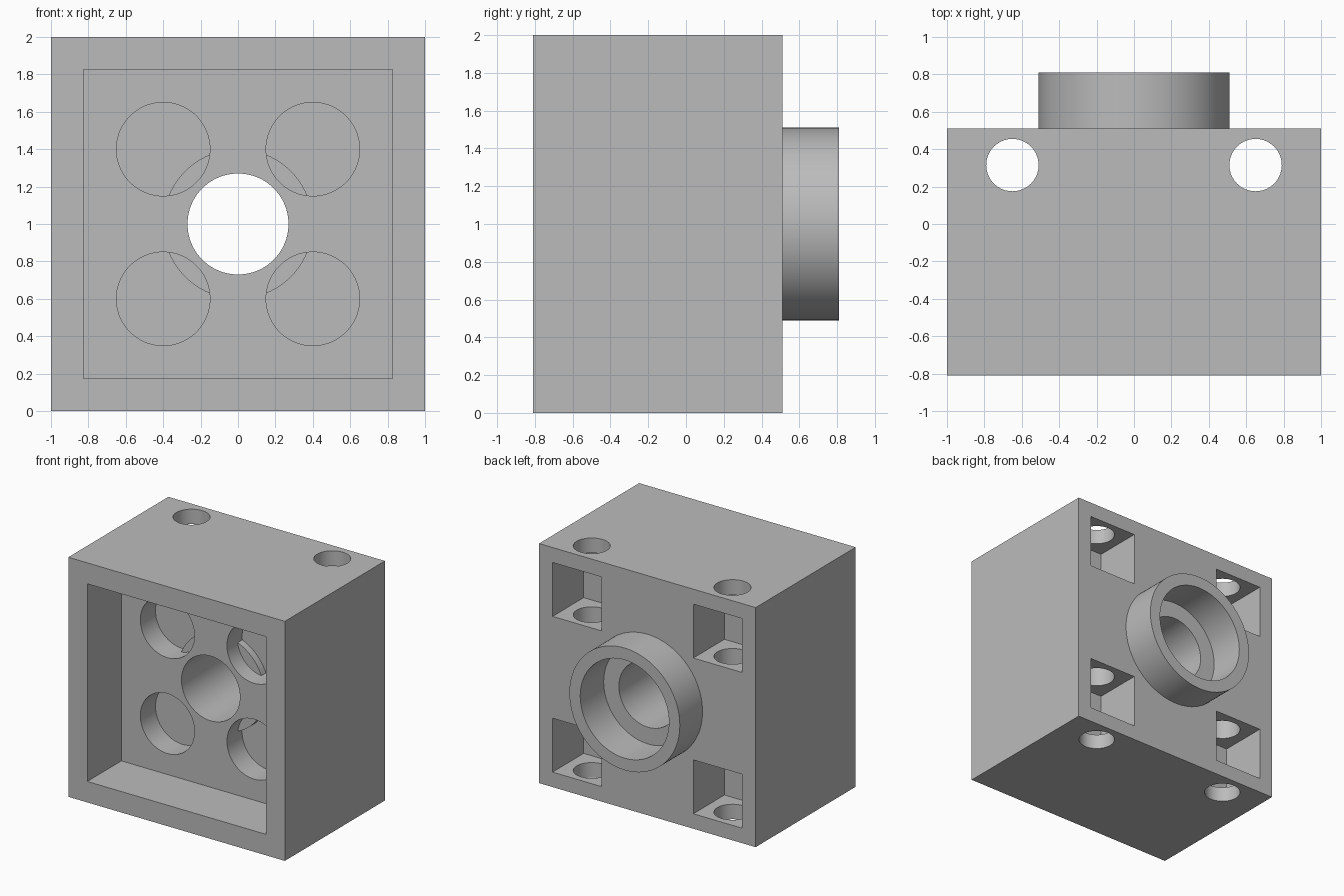
import bpy
import math

cube = bpy.data.objects.get("Cube")
if cube:
    bpy.data.objects.remove(cube, do_unlink=True)

grey = bpy.data.materials.new("plain grey")
grey.use_nodes = True
colour = (0.5, 0.5, 0.5, 1)
grey.diffuse_color = colour
grey.node_tree.nodes["Principled BSDF"].inputs["Base Color"].default_value = colour


def box(name, low, high):
    """Box between two opposite corners."""
    centre = [(a + b) / 2 for a, b in zip(low, high)]
    bpy.ops.mesh.primitive_cube_add(size=1, location=centre)
    ob = bpy.context.object
    ob.name = name
    ob.scale = [b - a for a, b in zip(low, high)]
    bpy.ops.object.transform_apply(location=True, rotation=True, scale=True)
    ob.data.materials.append(grey)
    return ob


def rod(name, radius, start, end, a, b, axis="Y"):
    """Cylinder along y at x=a, z=b, or along z at x=a, y=b."""
    mid = (start + end) / 2
    along_y = axis == "Y"
    bpy.ops.mesh.primitive_cylinder_add(
        vertices=96, radius=radius, depth=end - start,
        location=(a, mid, b) if along_y else (a, b, mid),
        rotation=(math.pi / 2 if along_y else 0, 0, 0))
    ob = bpy.context.object
    ob.name = name
    bpy.ops.object.transform_apply(location=True, rotation=True, scale=True)
    ob.data.materials.append(grey)
    return ob


def combine(target, tool, operation="DIFFERENCE"):
    """Apply a boolean and discard the tool."""
    mod = target.modifiers.new("shape", "BOOLEAN")
    mod.operation = operation
    mod.solver = "EXACT"
    mod.object = tool
    bpy.context.view_layer.objects.active = target
    bpy.ops.object.modifier_apply(modifier=mod.name)
    bpy.data.objects.remove(tool, do_unlink=True)


FRONT, BACK, REAR = -0.81, 0.51, 0.81
RECESS_FLOOR, SOCKET_FLOOR = -0.36, -0.16
corners = [(sx, sz) for sx in (-1, 1) for sz in (-1, 1)]

# Block with a square front recess
body = box("mounting_block", (-1, FRONT, 0), (1, BACK, 2))
combine(body, box("recess", (-0.825, FRONT - 0.1, 0.175), (0.825, RECESS_FLOOR, 1.825)))

# Round sockets in the recess floor
for sx, sz in corners:
    combine(body, rod("socket", 0.25, RECESS_FLOOR - 0.1, SOCKET_FLOOR, sx * 0.4, 1 + sz * 0.4))

# Hub inside the wall, then the raised ring on the back
combine(body, rod("hub", 0.4, SOCKET_FLOOR - 0.06, 0.2, 0, 1), "UNION")
combine(body, rod("ring", 0.51, 0.4, REAR, 0, 1), "UNION")
combine(body, rod("counterbore", 0.41, 0.5, REAR + 0.1, 0, 1))
combine(body, rod("bore", 0.27, FRONT, REAR, 0, 1))

# Square nut pockets in the back
for sx, sz in corners:
    x, z, half = sx * 0.65, 1 + sz * 0.65, 0.225
    combine(body, box("pocket", (x - half, 0.1, z - half), (x + half, BACK + 0.1, z + half)))

# Vertical bolt holes through the whole block
for sx in (-1, 1):
    combine(body, rod("bolt_hole", 0.14, -0.1, 2.1, sx * 0.65, 0.315, "Z"))

# Smooth the round walls and keep the edges sharp
bpy.ops.object.select_all(action="DESELECT")
body.select_set(True)
bpy.context.view_layer.objects.active = body
bpy.ops.object.shade_smooth_by_angle(angle=math.radians(30))
